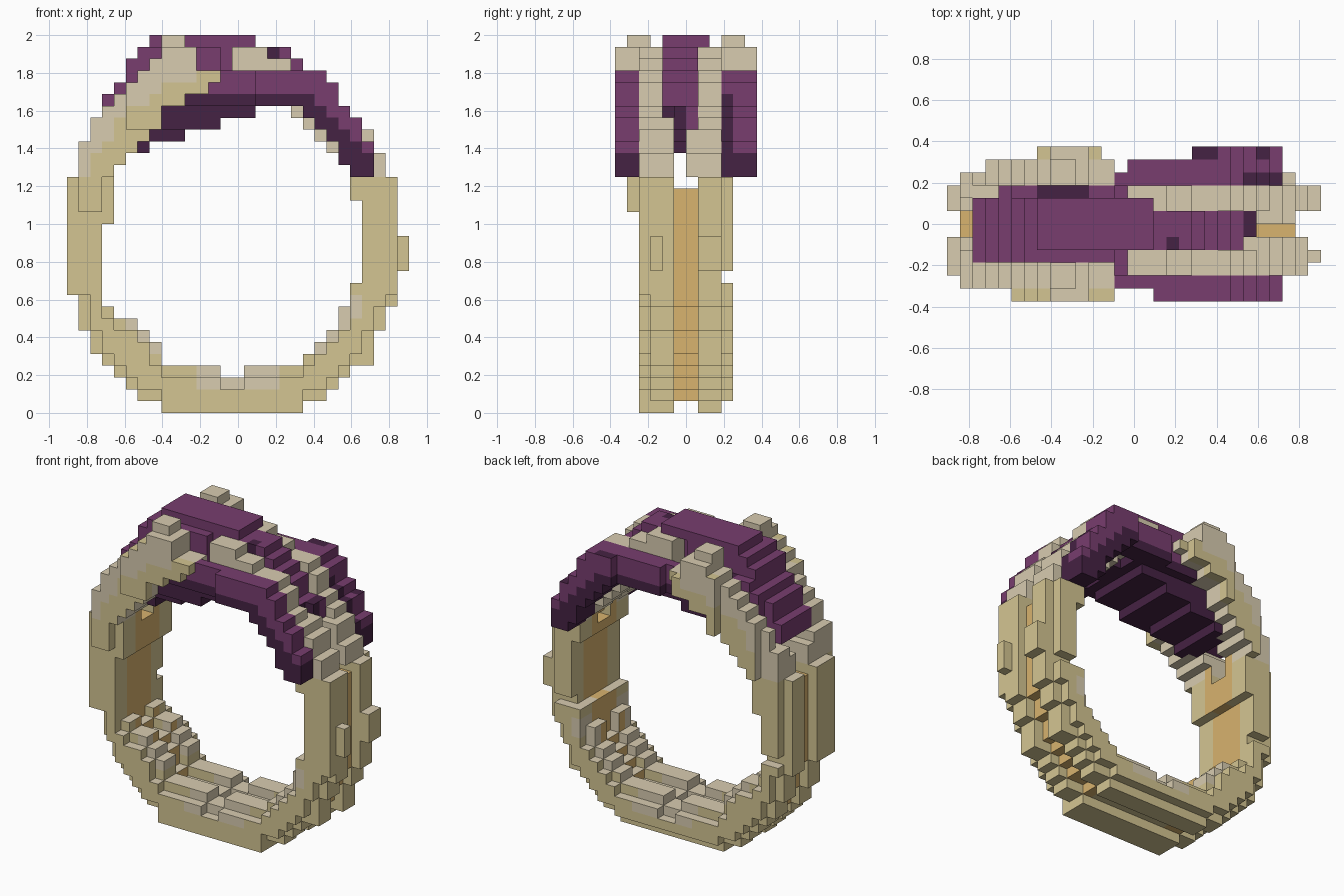
import bpy, bmesh, math
from mathutils import Vector

cube = bpy.data.objects.get("Cube")
if cube:
    bpy.data.objects.remove(cube)

S = 2 / 32                                  # edge length of one block
ORIGIN = Vector((-14.5 * S, -6 * S, 0))


def srgb(h):
    vals = [int(h[i:i + 2], 16) / 255 for i in (0, 2, 4)]
    return tuple(((c + 0.055) / 1.055) ** 2.4 for c in vals) + (1,)


def material(name, colour):
    m = bpy.data.materials.new(name)
    m.use_nodes = True
    m.diffuse_color = srgb(colour)
    m.node_tree.nodes["Principled BSDF"].inputs["Base Color"].default_value = srgb(colour)
    return m


TAN = material("tan", "D4C592")
PALE = material("pale tan", "D8CCB0")
GOLD = material("warm gold", "D8B36E")
PURPLE = material("purple", "783D6F")
DARK = material("dark purple", "452243")

cells = {}                                  # (i, j, k) -> part name


def fill(part, rows, depth, keep=lambda i, j, k: True):
    """Fill runs (k: first, end) through the depth layers (first, last)."""
    for k, (a, b) in rows.items():
        for i in range(a, b):
            for j in range(depth[0], depth[1] + 1):
                if keep(i, j, k):
                    cells[i, j, k] = part


# ---- lower ring: outer and inner run limits for each height
outer_l = [8, 6, 5, 4, 3, 2, 2, 1, 1, 1] + [0] * 10
outer_r = [20, 22, 23, 24, 26, 26, 26, 27, 27, 28, 28, 28, 29, 29, 29] + [28] * 5
inner_l = [14, 14, 14, 13, 8, 8, 7, 6, 4] + [3] * 7 + [4] * 4
inner_r = [14, 14, 14, 15, 20, 21, 22, 23, 23, 24, 24] + [25] * 7 + [24] * 2


def solid(i, k):
    return k >= 20 or (k >= 0 and outer_l[k] <= i < outer_r[k])


def hole(i, k):
    return 3 <= k < 20 and inner_l[k] <= i < inner_r[k]


def at_rim(i, k):
    return not all(solid(*n) for n in ((i - 1, k), (i + 1, k), (i, k - 1)))


def at_bore(i, k):
    return any(hole(*n) for n in ((i - 1, k), (i + 1, k), (i, k - 1), (i, k + 1)))


def shank_cell(i, j, k):
    if hole(i, k):
        return False
    if j in (5, 6) and (k > 18 or i > 26 or at_rim(i, k)):           # outer groove
        return False
    if at_rim(i, k) and (j == 9 or (j == 2 and 1 <= k <= 9)):        # stepped outer edges
        return False
    if (i == 28 and j in (2, 4)) or (j == 9 and (i == 27 or k == 11)):   # narrow bump, notch
        return False
    return not (j in (2, 5, 6, 9) and k < 9 and at_bore(i, k))       # stepped inner edges


ring_rows = {k: (outer_l[k], outer_r[k]) for k in range(20)}
fill("shank", ring_rows, (2, 9), shank_cell)
fill("groove_inlay", ring_rows, (5, 6), shank_cell)

# ---- purple crown: centre, underside bed and the two side skirts
crown_rows = {22: (5, 7), 23: (2, 10), 24: (2, 13), 25: (3, 16), 26: (3, 22), 27: (4, 22),
              28: (5, 21), 29: (5, 20), 30: (6, 19), 31: (7, 16)}


def crown_shape(i, j, k):
    if k == 31:
        return 4 <= j <= 7
    if k in (24, 25) and i >= 6:
        return True
    if i >= 13:
        return 4 <= j <= 6
    return 3 <= j < 8 or (j == 8 and k <= 28 and i >= 4)


fill("crown_centre", crown_rows, (2, 8), crown_shape)
fill("crown_centre", {24: (20, 24), 25: (19, 24)}, (4, 6), lambda i, j, k: i < 23 or j > 4)
fill("crown_bed", {26: (12, 17), 27: (12, 17)}, (2, 8))
skirt_rows = {20: (24, 26), 21: (23, 26), 22: (23, 26), 23: (22, 25), 24: (21, 25),
              25: (20, 24), 26: (10, 23), 27: (12, 23), 28: (13, 22)}
fill("front_skirt", skirt_rows, (0, 1), lambda i, j, k: j == 1 or i >= 16)
fill("back_skirt", skirt_rows, (9, 11),
     lambda i, j, k: j == 9 or (j == 10 and i >= 14) or i >= 19)

# ---- right-hand bands running up between the purple parts
band_rows = {20: (24, 27), 21: (23, 27), 22: (22, 26), 23: (21, 26), 24: (20, 25), 25: (19, 24),
             26: (19, 23), 27: (17, 23), 28: (14, 22), 29: (14, 19), 30: (14, 17)}
fill("front_band", band_rows, (2, 4), lambda i, j, k: j < 4 or k <= 24)
fill("back_band", band_rows, (6, 8), lambda i, j, k: j > 6 or k <= 23)

# ---- left-hand claws that spread outward as they rise
claw_rows = {17: (1, 3), 18: (1, 3), 19: (1, 3), 20: (1, 4), 21: (1, 5), 22: (1, 6), 23: (2, 7),
             24: (2, 8), 25: (3, 8), 26: (4, 10), 27: (5, 12), 28: (6, 13), 29: (7, 11),
             30: (8, 11), 31: (8, 10)}


def front_claw(i, j, k):
    if j == 0:
        return i >= 5 and 24 <= k < 31
    return j <= 2 or (j == 3 and k <= 22) or (j == 4 and k <= 21)


def back_claw(i, j, k):
    if j == 11:
        return 7 <= i <= 11 and 24 <= k < 31
    if j == 10:
        return i >= 3 and k >= 20
    return j == 9 or (j == 8 and k <= 22) or (j == 7 and k <= 21)


fill("front_claw", claw_rows, (0, 4), front_claw)
fill("back_claw", claw_rows, (7, 11), back_claw)


# ---- colour rules, by face centre and direction
def is_dark(part, c, n, r):
    up = n.z > 0.5
    if r < (0.80 if c.x > 0.3 else 0.765):
        return True
    if "skirt" in part and c.z < 1.38:                       # skirt tips
        return True
    if part == "back_skirt" and c.x > 0.28:
        valley = c.y < 0.26 and c.z < 1.7
        patch = up and c.y > 0.32 and (c.x < 0.41 or 0.59 < c.x < 0.66)
        return valley or patch
    if part == "crown_centre":
        tip = c.x > 0.53 and (up or c.y < 0)
        spot = 0.15 < c.x < 0.23 and c.y < -0.06 and c.z > 1.85
        recess = up and c.y > 0.125 and -0.5 < c.x < -0.22
        return tip or spot or recess
    return False


def colour(part, c, n):
    r = math.hypot(c.x, c.z - 0.95)
    up = n.z > 0.5
    if "crown" in part or "skirt" in part:
        return DARK if is_dark(part, c, n, r) else PURPLE
    if part == "groove_inlay" and abs(c.x) > 0.25 and not (up and c.z < 0.6):
        return GOLD
    if n.x * c.x < -0.4 and abs(c.y) < 0.13 and 0.45 < c.z < 1.3:    # inner wall
        return GOLD
    if up:
        return TAN if abs(c.y) > 0.32 and c.z < 1.9 else PALE
    if c.z < 0.65 and (r < 0.76 or (abs(c.x) < 0.2 and r < 0.83)):
        return PALE
    if c.z > 1.85 or (c.z > 1.25 and (abs(c.y) < 0.3 or r > 0.86)):
        return PALE
    return TAN


# ---- one object per part, keeping only the exposed block faces
AXES = [Vector((1, 0, 0)), Vector((0, 1, 0)), Vector((0, 0, 1))]


def build(part):
    bm = bmesh.new()
    mats = []
    corners = {}

    def corner(p):
        key = tuple(round(v * 2) for v in p)
        if key not in corners:
            corners[key] = bm.verts.new(ORIGIN + p * S)
        return corners[key]

    for cell in [c for c, owner in cells.items() if owner == part]:
        mid = Vector(cell) + Vector((0.5, 0.5, 0.5))
        for a in range(3):
            for sign in (1, -1):
                n = AXES[a] * sign
                if tuple(int(v) for v in Vector(cell) + n) in cells:
                    continue
                u, v = AXES[(a + 1) % 3] / 2, AXES[(a + 2) % 3] / 2 * sign
                c = mid + n / 2
                face = bm.faces.new([corner(p) for p in (c - u - v, c + u - v, c + u + v, c - u + v)])
                m = colour(part, ORIGIN + c * S, n)
                if m not in mats:
                    mats.append(m)
                face.material_index = mats.index(m)
    mesh = bpy.data.meshes.new(part)
    bm.to_mesh(mesh)
    bm.free()
    for m in mats:
        mesh.materials.append(m)
    bpy.context.collection.objects.link(bpy.data.objects.new(part, mesh))


for part in sorted(set(cells.values())):
    build(part)
